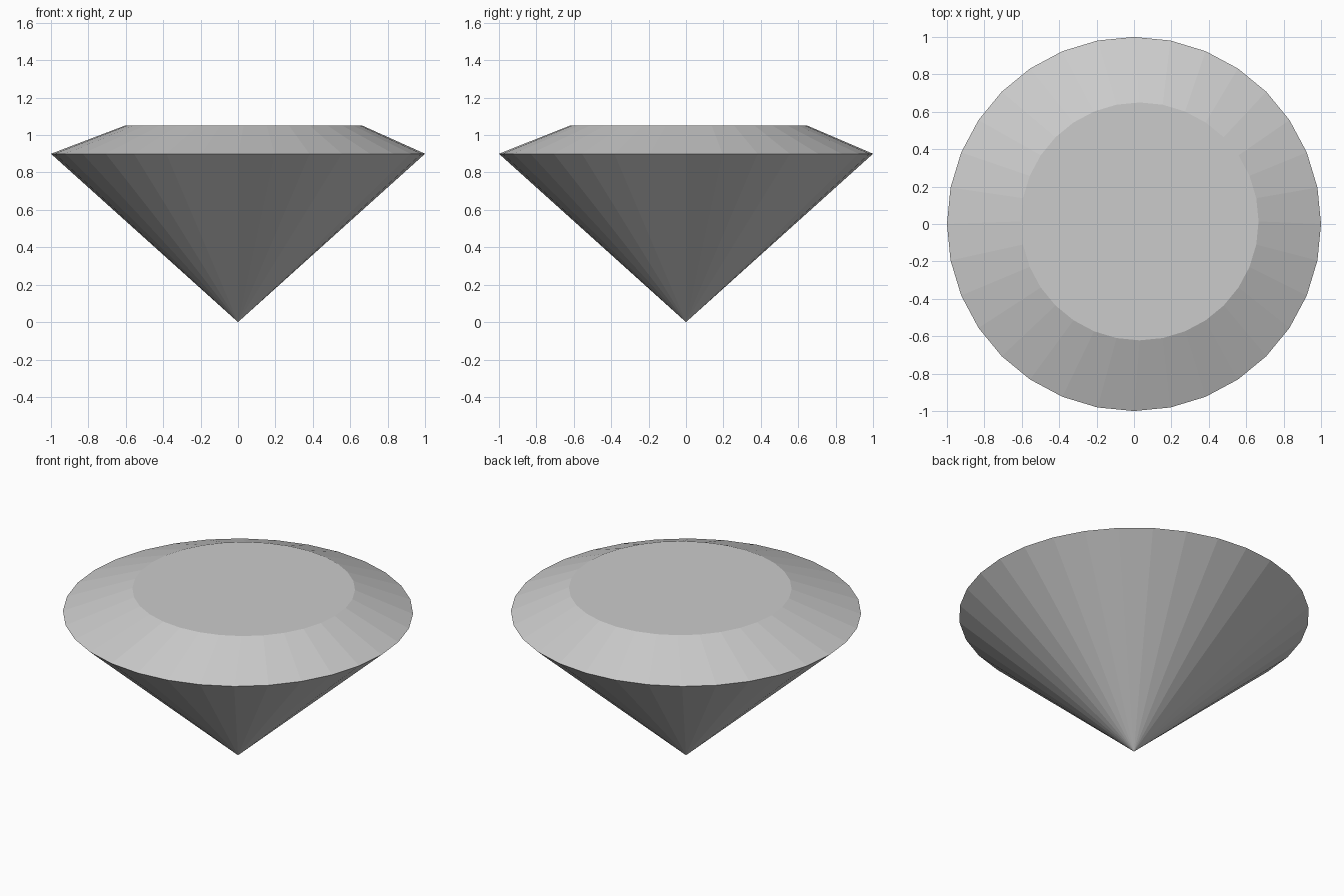
import bpy, bmesh
from math import sin, cos, pi

if "Cube" in bpy.data.objects:
    bpy.data.objects.remove(bpy.data.objects["Cube"])

SIDES = 32
bm = bmesh.new()


def ring(radius, z, cx=0, cy=0):
    return [bm.verts.new((cx + radius * cos(2 * pi * i / SIDES),
                          cy + radius * sin(2 * pi * i / SIDES), z))
            for i in range(SIDES)]


# Pointed base, widest edge and slightly off-centre flat top
tip = bm.verts.new((0, 0, 0))
girdle = ring(1.0, 0.9)
table = ring(0.636, 1.05, 0.03, 0.014)

for i in range(SIDES):
    j = (i + 1) % SIDES
    bm.faces.new((tip, girdle[j], girdle[i]))
    bm.faces.new((girdle[i], girdle[j], table[j], table[i]))
bm.faces.new(table)
bmesh.ops.recalc_face_normals(bm, faces=bm.faces)

mesh = bpy.data.meshes.new("cut_gem")
bm.to_mesh(mesh)
bm.free()
gem = bpy.data.objects.new("cut_gem", mesh)
bpy.context.collection.objects.link(gem)
